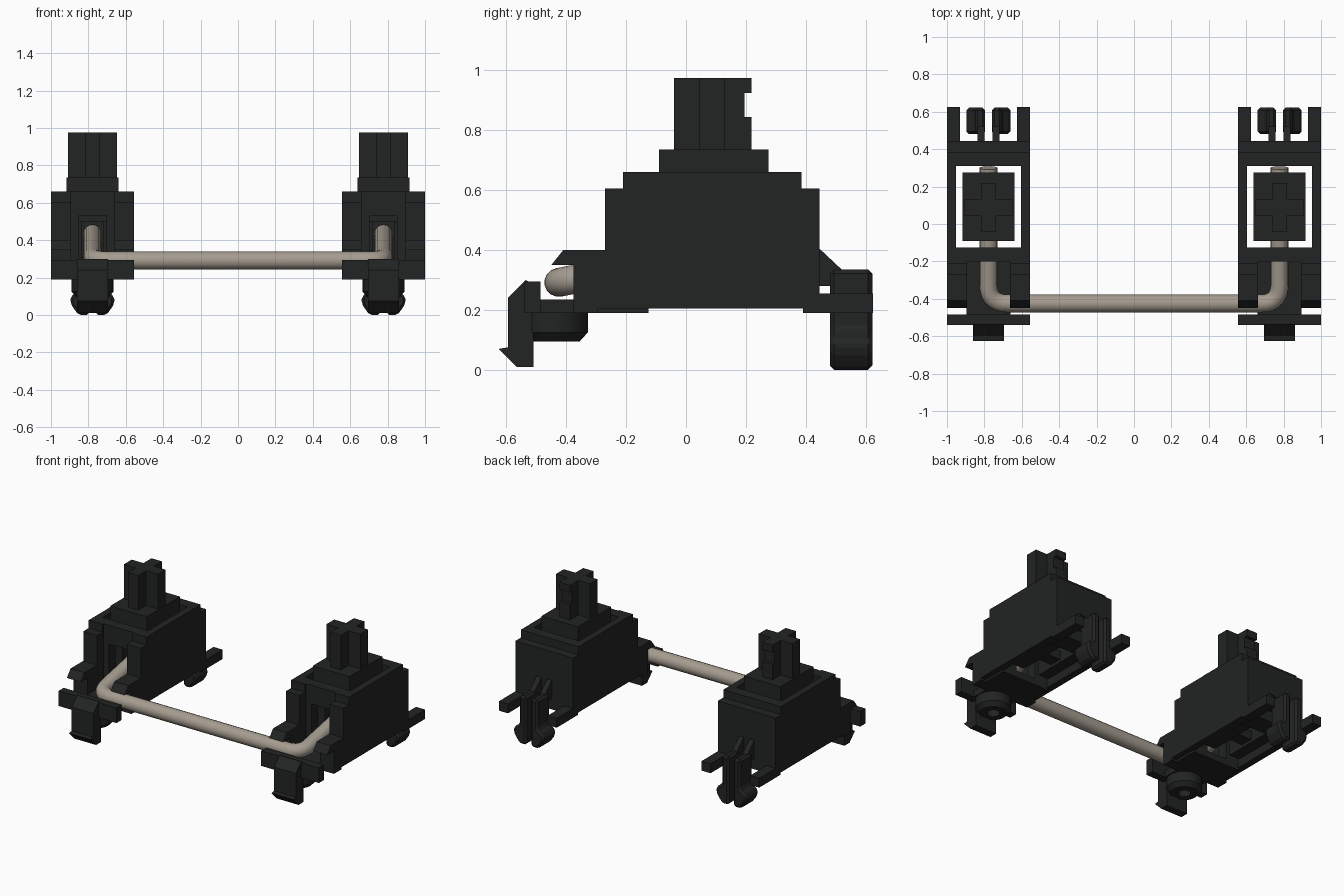
import bpy, bmesh, math
from mathutils import Vector

if "Cube" in bpy.data.objects:
    bpy.data.objects.remove(bpy.data.objects["Cube"])


def material(name, rgb, rough):
    m = bpy.data.materials.new(name)
    m.use_nodes = True
    m.diffuse_color = (*rgb, 1)
    bsdf = m.node_tree.nodes["Principled BSDF"]
    bsdf.inputs["Base Color"].default_value = (*rgb, 1)
    bsdf.inputs["Roughness"].default_value = rough
    return m


BLACK = material("black plastic", (0.016, 0.017, 0.017), 0.6)
STEEL = material("warm grey steel", (0.38, 0.335, 0.28), 0.5)
CX = 0.778   # centre of each housing
HW = 0.222   # half width of each housing


def finish(name, bm):
    """Turn a bmesh into a black part mirrored to the other housing."""
    bmesh.ops.recalc_face_normals(bm, faces=bm.faces)
    mesh = bpy.data.meshes.new(name)
    bm.to_mesh(mesh)
    bm.free()
    mesh.materials.append(BLACK)
    ob = bpy.data.objects.new(name, mesh)
    bpy.context.collection.objects.link(ob)
    ob.modifiers.new("Mirror", "MIRROR").use_mirror_merge = False
    return ob


def prism(name, profile, a, b, axis="X", both=False):
    """Extrude a profile from a to b: (y, z) along x, or (x, z) along y.
    x is measured from the housing centre; both repeats the part at -x."""
    bm = bmesh.new()
    for s in ((1, -1) if both else (1,)):
        def place(p, d):
            x, y, z = (d, p[0], p[1]) if axis == "X" else (p[0], d, p[1])
            return (CX + s * x, y, z)
        face = bm.faces.new([bm.verts.new(place(p, a)) for p in profile])
        new = bmesh.ops.extrude_face_region(bm, geom=[face])["geom"]
        move = Vector(place(profile[0], b)) - Vector(place(profile[0], a))
        bmesh.ops.translate(bm, vec=move, verts=[
            v for v in new if isinstance(v, bmesh.types.BMVert)])
    return finish(name, bm)


def box(name, x, y, z, both=False):
    prof = [(y[0], z[0]), (y[1], z[0]), (y[1], z[1]), (y[0], z[1])]
    return prism(name, prof, x[0], x[1], "X", both)


# Housing side walls with stepped top and hooked front ledge
prism("housing_side_wall", [
    (-0.375, 0.19), (-0.295, 0.19), (-0.295, 0.205), (0.445, 0.205),
    (0.445, 0.605), (0.385, 0.605), (0.385, 0.66), (-0.21, 0.66),
    (-0.21, 0.605), (-0.27, 0.605), (-0.27, 0.40), (-0.41, 0.40),
    (-0.45, 0.35), (-0.375, 0.35)], HW - 0.048, HW, both=True)

# Thicker jambs either side of the front channel
prism("front_jamb", [
    (-0.375, 0.19), (-0.125, 0.19), (-0.125, 0.66), (-0.21, 0.66),
    (-0.21, 0.605), (-0.27, 0.605), (-0.27, 0.40), (-0.41, 0.40),
    (-0.45, 0.35), (-0.375, 0.35)], 0.115, HW - 0.04, both=True)

# End walls closing the housing, the front one above the wire opening
box("front_lintel", (-0.12, 0.12), (-0.20, -0.125), (0.53, 0.66))
box("opening_cheek", (0.075, 0.12), (-0.20, -0.125), (0.20, 0.54), True)
prism("back_wall", [(0.31, 0.205), (0.445, 0.205), (0.445, 0.605),
                    (0.385, 0.605), (0.385, 0.66), (0.31, 0.66)],
      -HW + 0.04, HW - 0.04)

# Floor of the front channel and the bar across the front
box("front_floor", (-0.118, 0.118), (-0.50, -0.125), (0.19, 0.235))
box("front_bar", (-HW, HW), (-0.54, -0.485), (0.19, 0.295))

# Front hook
prism("front_hook", [
    (-0.625, 0.07), (-0.595, 0.075), (-0.595, 0.24), (-0.535, 0.30),
    (-0.485, 0.27), (-0.485, 0.19), (-0.51, 0.19), (-0.51, 0.01),
    (-0.565, 0.01)], -0.083, 0.083)

# Round locating boss under the front floor, with a blind hole
bm = bmesh.new()
ring = [(0.0, 0.15), (0.04, 0.15), (0.04, 0.095), (0.085, 0.095),
        (0.112, 0.125), (0.112, 0.235), (0.0, 0.235)]
vs = [bm.verts.new((CX + r, -0.44, z)) for r, z in ring]
edges = [bm.edges.new(p) for p in zip(vs, vs[1:])]
bmesh.ops.spin(bm, geom=vs + edges, cent=(CX, -0.44, 0), axis=(0, 0, 1),
               angle=math.tau, steps=32)
bmesh.ops.remove_doubles(bm, verts=bm.verts, dist=0.0005)
boss = finish("front_boss", bm)

# Rear arms, ribs and split snap clip
box("rear_arm", (HW - 0.07, HW), (0.39, 0.625), (0.19, 0.255), True)
prism("rear_rib", [(0.44, 0.41), (0.52, 0.335), (0.52, 0.28), (0.44, 0.28)],
      0.022, 0.058, both=True)
clip = prism("rear_clip", [
    (0.018, 0.0), (0.075, 0.0), (0.117, 0.06), (0.117, 0.10), (0.07, 0.135),
    (0.07, 0.335), (0.018, 0.335)], 0.48, 0.622, "Y", both=True)
bev = clip.modifiers.new("Bevel", "BEVEL")
bev.width, bev.segments = 0.014, 1

# Sliding stem: block, legs around the wire, and cross-shaped post
box("stem_block", (-0.14, 0.14), (-0.09, 0.275), (0.50, 0.735))
box("stem_leg", (0.06, 0.14), (-0.07, 0.275), (0.23, 0.51), True)
box("stem_foot", (-0.07, 0.07), (0.05, 0.14), (0.25, 0.31))
box("post_cross_arm", (-0.13, 0.13), (0.045, 0.13), (0.73, 0.975))
prism("post_long_arm", [
    (-0.04, 0.73), (0.218, 0.73), (0.218, 0.845), (0.195, 0.845),
    (0.195, 0.925), (0.218, 0.925), (0.218, 0.975), (-0.04, 0.975)],
    -0.04, 0.04)

# Bent steel wire linking both stems
end = Vector((CX, 0.30, 0.437))
corner = Vector((CX, -0.425, 0.292))
p0 = corner + (end - corner).normalized() * 0.1
p1 = corner - Vector((0.1, 0, 0))
half = [end]
for i in range(10):
    t = i / 9
    half.append(p0 * (1 - t) ** 2 + corner * 2 * t * (1 - t) + p1 * t * t)
path = half + [Vector((-p.x, p.y, p.z)) for p in reversed(half)]
curve = bpy.data.curves.new("wire", "CURVE")
curve.dimensions = "3D"
curve.bevel_depth = 0.048
curve.bevel_resolution = 6
curve.use_fill_caps = True
spline = curve.splines.new("POLY")
spline.points.add(len(path) - 1)
for pt, co in zip(spline.points, path):
    pt.co = (*co, 1)
curve.materials.append(STEEL)
wire = bpy.data.objects.new("wire", curve)
bpy.context.collection.objects.link(wire)

# Convert the wire to a mesh and smooth the round parts
bpy.ops.object.select_all(action="DESELECT")
wire.select_set(True)
bpy.context.view_layer.objects.active = wire
bpy.ops.object.convert(target="MESH")
boss.select_set(True)
bpy.ops.object.shade_smooth_by_angle(angle=math.radians(35))
